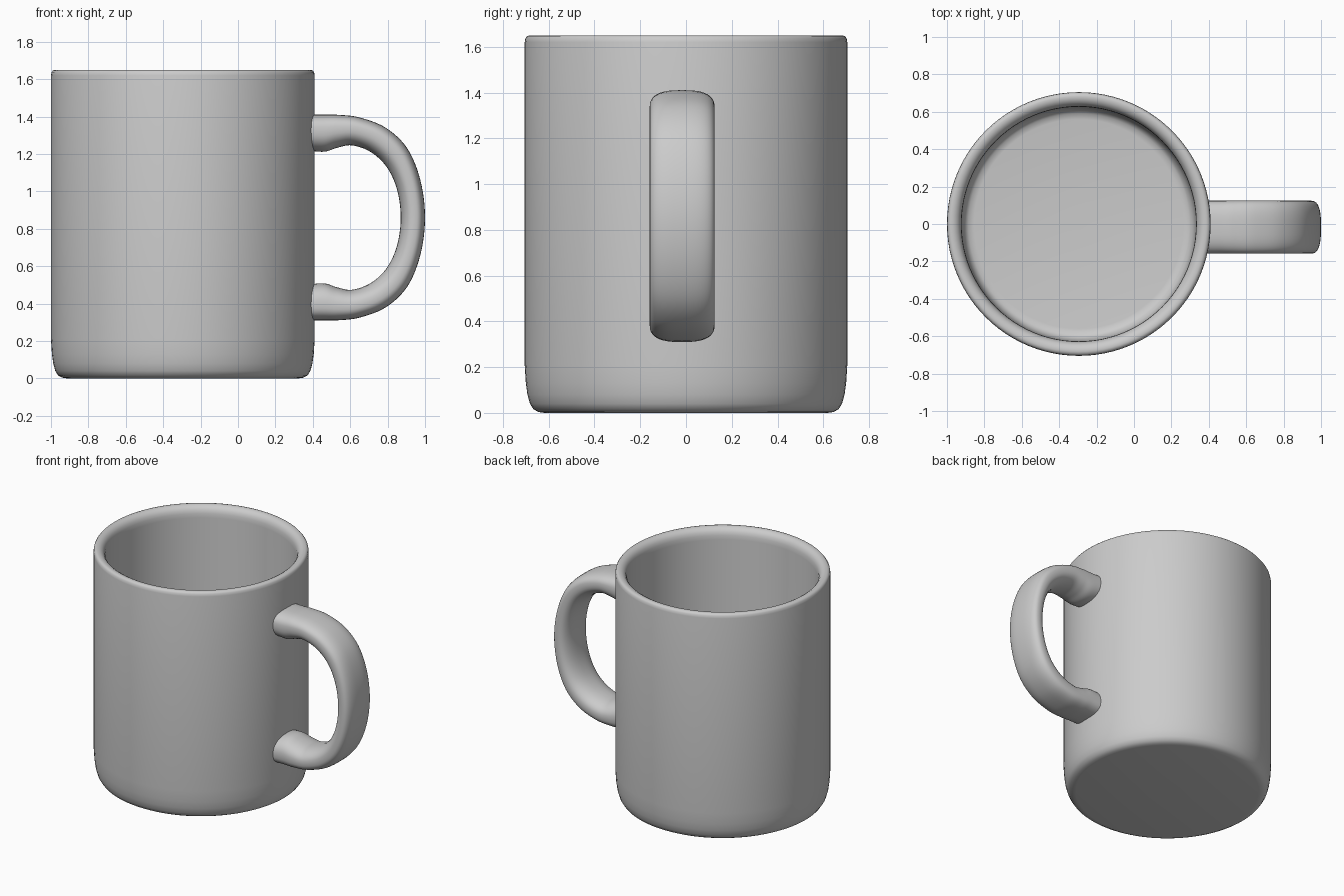
import bpy
import bmesh
from math import cos, sin, pi, copysign
from mathutils import Vector

if "Cube" in bpy.data.objects:
    bpy.data.objects.remove(bpy.data.objects["Cube"])

# Single grey glaze
glaze = bpy.data.materials.new("grey_glaze")
glaze.use_nodes = True
glaze.diffuse_color = (0.6, 0.6, 0.6, 1)
glaze.node_tree.nodes["Principled BSDF"].inputs["Base Color"].default_value = (0.6, 0.6, 0.6, 1)


def finish(name, bm):
    bmesh.ops.recalc_face_normals(bm, faces=bm.faces)
    mesh = bpy.data.meshes.new(name)
    bm.to_mesh(mesh)
    bm.free()
    obj = bpy.data.objects.new(name, mesh)
    bpy.context.collection.objects.link(obj)
    mesh.materials.append(glaze)
    bpy.ops.object.select_all(action='DESELECT')
    obj.select_set(True)
    bpy.context.view_layer.objects.active = obj
    bpy.ops.object.shade_smooth_by_angle(angle=0.7)
    return obj


def smooth_path(points, steps):
    """Catmull-Rom samples through a list of vectors."""
    p = [2 * points[0] - points[1]] + points + [2 * points[-1] - points[-2]]
    out = []
    for i in range(1, len(p) - 2):
        for s in range(steps):
            t = s / steps
            a, b, c, d = p[i - 1:i + 3]
            out.append(0.5 * (2 * b + (c - a) * t + (2 * a - 5 * b + 4 * c - d) * t ** 2
                              + (3 * b - a - 3 * c + d) * t ** 3))
    return out + [points[-1]]


def loft(bm, rings, closed=False):
    n = len(rings[0])
    pairs = zip(rings, rings[1:] + rings[:1]) if closed else zip(rings, rings[1:])
    for r0, r1 in pairs:
        for k in range(n):
            bm.faces.new((r0[k], r0[(k + 1) % n], r1[(k + 1) % n], r1[k]))


# Cup: closed wall profile (radius, height) revolved round its axis
SEGMENTS = 96
CENTRE_X = -0.295
profile = [
    (0.02, 0), (0.62, 0), (0.645, 0.004), (0.667, 0.016), (0.682, 0.04),
    (0.693, 0.08), (0.7, 0.13), (0.705, 0.21), (0.705, 1.62), (0.702, 1.637),
    (0.694, 1.647), (0.682, 1.65), (0.665, 1.648), (0.648, 1.638),
    (0.636, 1.622), (0.629, 1.6), (0.627, 1.57), (0.627, 0.24),
    (0.622, 0.17), (0.61, 0.125), (0.59, 0.105), (0.56, 0.1), (0.02, 0.1),
]
bm = bmesh.new()
rings = []
for r, z in profile:
    rings.append([bm.verts.new((CENTRE_X + r * cos(2 * pi * k / SEGMENTS),
                                r * sin(2 * pi * k / SEGMENTS), z))
                  for k in range(SEGMENTS)])
loft(bm, rings)
bm.faces.new(rings[0])
bm.faces.new(rings[-1])
finish("cup", bm)

# Handle: outer and inner edges of the upper half, mirrored about its middle
MID_Z = 0.86
HALF_WIDTH = 0.142
CENTRE_Y = -0.017
half = [  # outer x, outer rise, inner x, inner rise
    (0.36, 0.55, 0.36, 0.36), (0.46, 0.55, 0.46, 0.352), (0.54, 0.549, 0.53, 0.373),
    (0.65, 0.535, 0.61, 0.386), (0.79, 0.48, 0.71, 0.35), (0.905, 0.37, 0.795, 0.27),
    (0.975, 0.2, 0.85, 0.15), (1.0, 0, 0.87, 0),
]
edges = half + [(a, -b, c, -d) for a, b, c, d in reversed(half[:-1])]
outer = smooth_path([Vector((a, 0, MID_Z + b)) for a, b, c, d in edges], 6)
inner = smooth_path([Vector((c, 0, MID_Z + d)) for a, b, c, d in edges], 6)

SIDES = 40
bm = bmesh.new()
rings = []
for o, i in zip(outer, inner):
    # The section is flatter on the outside and rounder on the inside
    mid = o.lerp(i, 0.45)
    ring = []
    for k in range(SIDES):
        c, s = cos(2 * pi * k / SIDES), sin(2 * pi * k / SIDES)
        power = 2 / 2.8 if s > 0 else 2 / 2.3
        across = copysign(abs(c) ** power, c) * HALF_WIDTH
        depth = abs(s) ** power
        edge = o if s > 0 else i
        ring.append(bm.verts.new(mid + (edge - mid) * depth
                                 + Vector((0, CENTRE_Y + across, 0))))
    rings.append(ring)
loft(bm, rings)
bm.faces.new(rings[0])
bm.faces.new(rings[-1])
finish("handle", bm)
